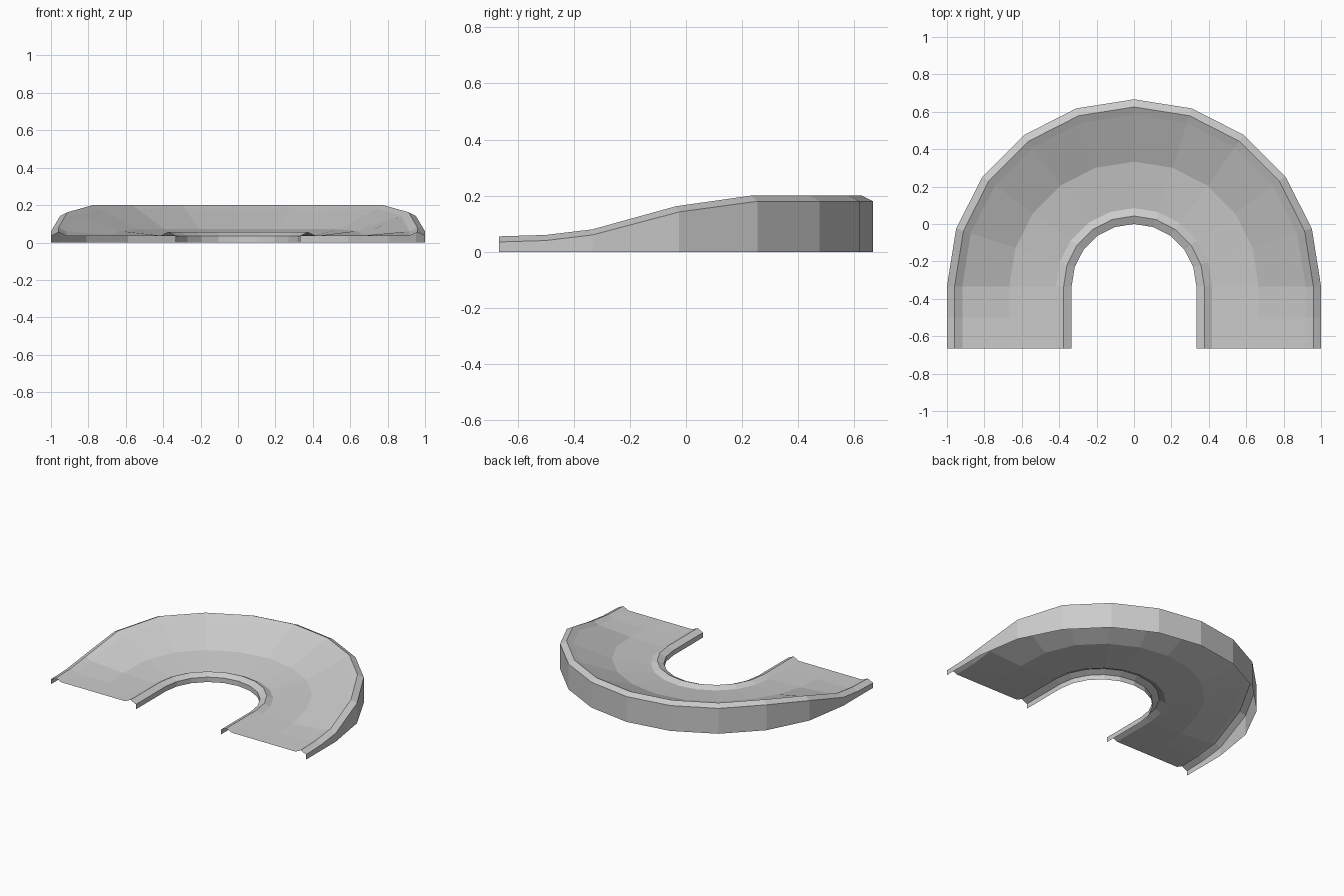
import bpy, bmesh
from math import cos, sin, radians

if "Cube" in bpy.data.objects:
    bpy.data.objects.remove(bpy.data.objects["Cube"])

CY = -1 / 3          # centre of the bend
CURB, DROP = 0.055, 0.02


def section(h):
    """Cross-section as (radius, z): inner curb, banked road, outer curb."""
    low, high = CURB - DROP, h - DROP
    return [(1 / 3, 0), (1 / 3, low), (0.376, CURB), (0.418, low),
            (2 / 3, low + 0.25 * (high - low)),
            (0.918, high), (0.959, h), (1, high), (1, 0)]


# Stations along the track: (angle, y offset of the centre, outer height)
straight = [(0, -2 / 3, 0.055), (0, -0.5, 0.06)]
bend_heights = [0.08, 0.162] + [0.2] * 7 + [0.162, 0.08]
stations = list(straight)
stations += [(18 * i, CY, h) for i, h in enumerate(bend_heights)]
stations += [(180, y, h) for _, y, h in reversed(straight)]

# Sweep the section into an open-bottomed shell
bm = bmesh.new()
rows = []
for angle, y, h in stations:
    c, s = cos(radians(angle)), sin(radians(angle))
    rows.append([bm.verts.new((r * c, y + r * s, z)) for r, z in section(h)])
for a, b in zip(rows, rows[1:]):
    for j in range(len(a) - 1):
        bm.faces.new((a[j], a[j + 1], b[j + 1], b[j]))

# Road must face upwards
bm.normal_update()
if sum(f.normal.z * f.calc_area() for f in bm.faces) < 0:
    bmesh.ops.reverse_faces(bm, faces=bm.faces[:])

mesh = bpy.data.meshes.new("banked_track_bend")
bm.to_mesh(mesh)
bm.free()
obj = bpy.data.objects.new("banked_track_bend", mesh)
bpy.context.collection.objects.link(obj)
